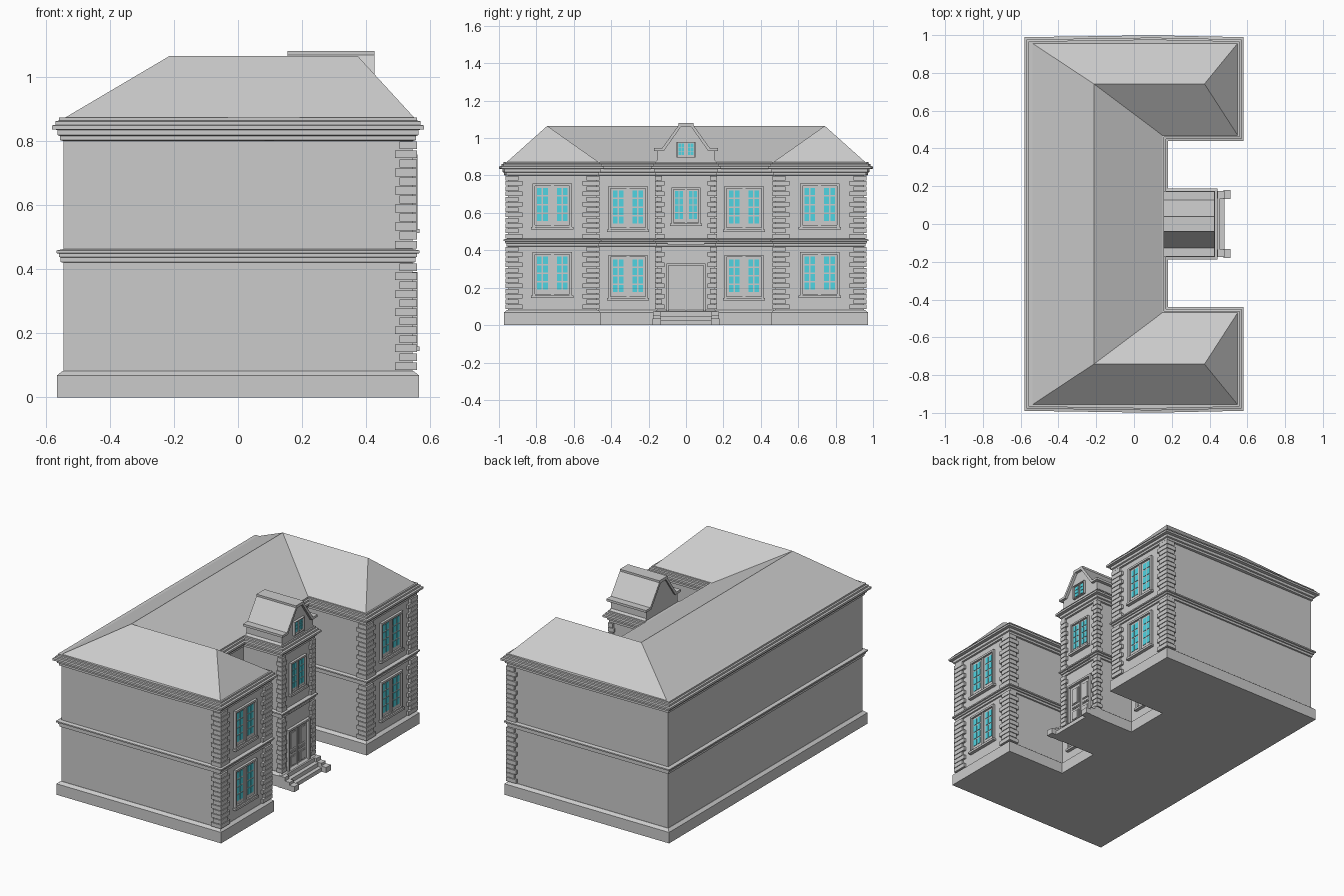
import bpy, bmesh

cube = bpy.data.objects.get("Cube")
if cube:
    bpy.data.objects.remove(cube, do_unlink=True)


def material(name, rgb):
    m = bpy.data.materials.new(name)
    m.use_nodes = True
    m.diffuse_color = (*rgb, 1)
    m.node_tree.nodes["Principled BSDF"].inputs["Base Color"].default_value = (*rgb, 1)
    return m


STONE = material("stone grey", (0.6, 0.6, 0.6))
GLASS = material("glass turquoise", (0.08, 0.66, 0.76))


def finish(name, bm):
    bmesh.ops.recalc_face_normals(bm, faces=bm.faces[:])
    me = bpy.data.meshes.new(name)
    bm.to_mesh(me)
    bm.free()
    me.materials.append(STONE)
    me.materials.append(GLASS)
    ob = bpy.data.objects.new(name, me)
    bpy.context.collection.objects.link(ob)
    return ob


def boxes(name, items):
    """One object from (x0, x1, y0, y1, z0, z1, material index) blocks."""
    bm = bmesh.new()
    for x0, x1, y0, y1, z0, z1, mat in items:
        vs = bmesh.ops.create_cube(bm, size=1)["verts"]
        for v in vs:
            v.co.x = x1 if v.co.x > 0 else x0
            v.co.y = y1 if v.co.y > 0 else y0
            v.co.z = z1 if v.co.z > 0 else z0
        for f in {f for v in vs for f in v.link_faces}:
            f.material_index = mat
    return finish(name, bm)


def extrude_x(name, profile, x0, x1):
    """Prism along x from a (y, z) outline."""
    bm = bmesh.new()
    f = bm.faces.new([bm.verts.new((x0, y, z)) for y, z in profile])
    geo = bmesh.ops.extrude_face_region(bm, geom=[f])["geom"]
    for v in geo:
        if isinstance(v, bmesh.types.BMVert):
            v.co.x = x1
    return finish(name, bm)


# Plan of the building: two wings, a recessed middle and a porch tower
BACK, WING, MAIN, TOWER = -0.545, 0.545, 0.145, 0.405
OUT, INN, TOW = 0.953, 0.475, 0.152


def plan(o, bow=0):
    half = [(0.1, OUT + o + bow), (WING + o, OUT + o), (WING + o, INN - o),
            (MAIN + o, INN - o), (MAIN + o, TOW + o), (TOWER + o, TOW + o)]
    half.insert(0, (BACK - o, OUT + o))
    return half + [(x, -y) for x, y in reversed(half)]


def band(name, steps, bow=0):
    """Loft the plan through (height, offset) steps and close both ends."""
    bm = bmesh.new()
    rings = [[bm.verts.new((x, y, z)) for x, y in plan(o, bow)] for z, o in steps]
    for a, b in zip(rings, rings[1:]):
        for i in range(len(a)):
            j = (i + 1) % len(a)
            bm.faces.new((a[i], a[j], b[j], b[i]))
    bm.faces.new(rings[0])
    bm.faces.new(rings[-1])
    return finish(name, bm)


band("plinth", [(0, 0.02), (0.068, 0.02), (0.082, 0.002)])
band("walls", [(0.07, 0), (0.83, 0)])
band("string_course", [(0.42, 0.001), (0.422, 0.008), (0.436, 0.008), (0.438, 0.014),
                       (0.448, 0.014), (0.45, 0.022), (0.458, 0.022), (0.462, 0.001)])
band("cornice", [(0.8, 0.001), (0.802, 0.01), (0.815, 0.01), (0.818, 0.018), (0.834, 0.018),
                 (0.836, 0.036), (0.848, 0.036), (0.85, 0.024), (0.861, 0.024),
                 (0.863, 0.014), (0.873, 0.014)], bow=0.01)

# Hipped roof over the main range and both wings
bm = bmesh.new()
E, TOP, RIDGE_X, RIDGE_Y, HIP_X = 0.872, 1.065, -0.213, 0.742, 0.373
sides = []
for s in (1, -1):
    pts = [(BACK + 0.005, s * 0.958, E), (0.55, s * 0.958, E), (0.55, s * 0.468, E),
           (0.152, s * 0.468, E), (RIDGE_X, s * RIDGE_Y, TOP), (HIP_X, s * RIDGE_Y, TOP)]
    a, b, c, d, r, h = vs = [bm.verts.new(p) for p in pts]
    for face in ((a, b, h, r), (b, c, h), (c, d, r, h)):
        bm.faces.new(face)
    sides.append(vs)
(a, b, c, d, r, _), (a2, b2, c2, d2, r2, _) = sides
bm.faces.new((a, r, r2, a2))
bm.faces.new((d, d2, r2, r))
bm.faces.new((a, b, c, d, d2, c2, b2, a2))
finish("main_roof", bm)


# Gabled attic on the tower
def mirrored(half):
    return half + [(-y, z) for y, z in reversed(half)]


extrude_x("tower_gable", mirrored([(0.165, 0.87), (0.152, 0.885), (0.152, 0.94),
                                   (0.115, 0.94), (0.025, 1.07)]), 0.165, 0.41)
extrude_x("tower_roof", mirrored([(0.118, 0.932), (0.172, 0.932), (0.172, 0.946), (0.128, 0.946),
                                  (0.04, 1.068), (0.04, 1.08)])
          [:6] + [(-0.04, 1.08), (-0.04, 1.068), (-0.128, 0.946), (-0.172, 0.946),
                  (-0.172, 0.932), (-0.118, 0.932), (-0.026, 1.062), (0.026, 1.062)], 0.155, 0.426)


# Corner stones, alternating long and short
def quoins(name, cx, cy, s, long, short):
    items = []
    for z0, z1 in ((0.083, 0.42), (0.462, 0.8)):
        n = 12
        step = (z1 - z0) / n
        for k in range(n):
            w = short if k % 2 else long
            y0, y1 = sorted((cy - s * w, cy + s * 0.013))
            items.append((cx - w * 0.7, cx + 0.014, y0, y1,
                          z0 + k * step + 0.002, z0 + (k + 1) * step - 0.002, 0))
    boxes(name, items)


for side, s in (("left", 1), ("right", -1)):
    quoins(side + "_outer_quoins", WING, s * OUT, s, 0.078, 0.058)
    quoins(side + "_inner_quoins", WING, s * INN, -s, 0.078, 0.058)
    quoins(side + "_tower_quoins", TOWER, s * TOW, s, 0.036, 0.024)


# Casement windows: moulded surround, sill and two glazed sashes
def window(name, x, yc, z0, z1, w, rows, rim, gap, sill=True):
    h, zb, zt = w / 2, z0 + rim * 1.5, z1 - rim
    items = [(x - 0.01, x + 0.003, yc - h, yc + h, z0, z1, 0)]
    for s in (1, -1):
        ys = sorted((yc + s * h, yc + s * (h - rim * 0.6)))
        items.append((x, x + 0.015, *ys, z0, z1, 0))
    items.append((x, x + 0.015, yc - h, yc + h, z1 - rim * 0.6, z1, 0))
    items.append((x, x + 0.012, yc - h, yc + h, z0, z0 + rim * 0.6, 0))
    if sill:
        items.append((x, x + 0.021, yc - h - 0.008, yc + h + 0.008, z0 - 0.01, z0 + 0.003, 0))
    cw, ch, bar = (h - rim - gap) / 2, (zt - zb) / rows, min(0.008, rim * 0.4)
    for s in (1, -1):
        for c in range(2):
            y0, y1 = sorted((yc + s * (gap + c * cw), yc + s * (gap + (c + 1) * cw)))
            for r in range(rows):
                items.append((x, x + 0.006, y0 + bar / 2, y1 - bar / 2,
                              zb + r * ch + bar / 2, zb + (r + 1) * ch - bar / 2, 1))
    items.append((x, x + 0.01, yc - gap * 0.4, yc + gap * 0.4, z0, z1, 0))
    boxes(name, items)


for side, s in (("left", 1), ("right", -1)):
    for floor, dz in (("lower", 0), ("upper", 0.367)):
        window(f"{side}_wing_{floor}_window", WING, s * 0.715, 0.155 + dz, 0.39 + dz,
               0.21, 4, 0.02, 0.02)
        window(f"{side}_main_{floor}_window", MAIN, s * 0.31, 0.142 + dz, 0.376 + dz,
               0.21, 4, 0.02, 0.02)
window("tower_window", TOWER, 0, 0.54, 0.735, 0.155, 4, 0.016, 0.012)
window("gable_window", 0.41, 0, 0.895, 0.98, 0.1, 3, 0.008, 0.008, False)

# Double door with raised panels, surround and hood ledge
D = TOWER
door = [(D, D + 0.018, -0.105, -0.093, 0.075, 0.33, 0), (D, D + 0.018, 0.093, 0.105, 0.075, 0.33, 0),
        (D, D + 0.018, -0.105, 0.105, 0.318, 0.33, 0), (D, D + 0.02, -0.1, 0.1, 0.432, 0.442, 0),
        (D, D + 0.007, -0.002, 0.002, 0.075, 0.318, 0)]
for s in (1, -1):
    for z0, z1 in ((0.09, 0.15), (0.165, 0.18), (0.195, 0.3)):
        y0, y1 = sorted((s * 0.018, s * 0.076))
        door.append((D, D + 0.004, y0, y1, z0, z1, 0))
        door.append((D, D + 0.008, y0 + 0.008, y1 - 0.008, z0 + 0.004, z1 - 0.004, 0))
boxes("double_door", door)

# Entrance steps between low cheek walls
steps = [(0.4, 0.48 - k * 0.025, -0.14, 0.14, 0, 0.024 * (k + 1), 0) for k in range(3)]
for s in (1, -1):
    y0, y1 = sorted((s * 0.136, s * 0.176))
    steps += [(0.4, 0.445, y0, y1, 0, 0.072, 0), (0.44, 0.478, y0, y1, 0, 0.05, 0),
              (0.475, 0.512, y0 - 0.003, y1 + 0.003, 0, 0.034, 0)]
boxes("entrance_steps", steps)
